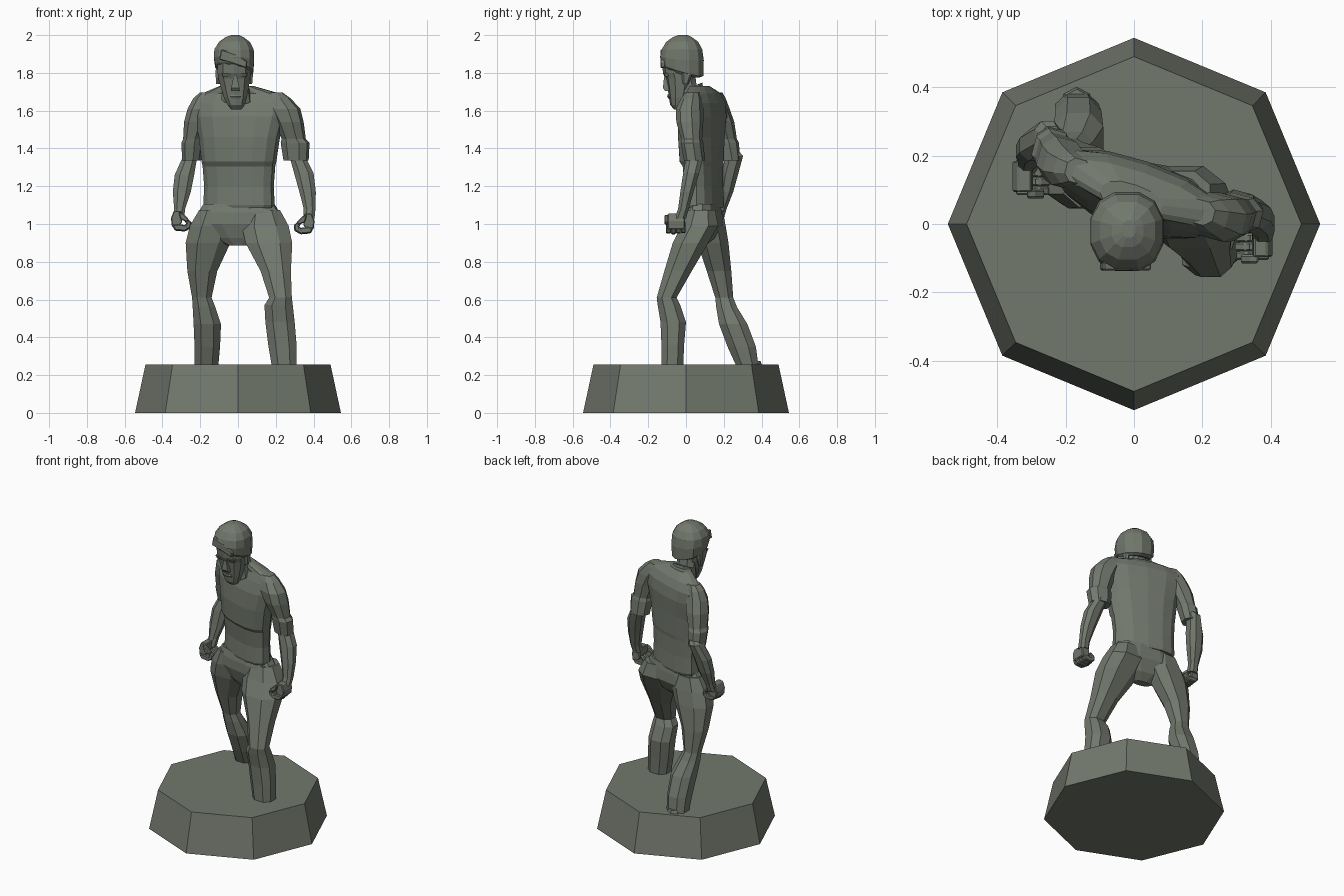
import bpy, bmesh, math

stone = bpy.data.materials.new("grey green stone")
stone.diffuse_color = (0.17, 0.19, 0.155, 1)


def add(name, bm):
    bmesh.ops.recalc_face_normals(bm, faces=bm.faces)
    me = bpy.data.meshes.new(name)
    bm.to_mesh(me)
    bm.free()
    me.materials.append(stone)
    ob = bpy.data.objects.new(name, me)
    bpy.context.collection.objects.link(ob)
    return ob


def loft(name, rings, n=8, e=0.85, rot=0, tilt=None):
    """Skin rings (z, x0, x1, y0, y1); rot turns them about z, tilt (x, y) slopes them."""
    bm = bmesh.new()
    loops = []
    for i, (z, x0, x1, y0, y1) in enumerate(rings):
        cx, cy = (x0 + x1) / 2, (y0 + y1) / 2
        k = math.cos(math.pi / n) ** e
        r = math.radians(rot)
        tx, ty = tilt[i] if tilt else (0, 0)
        loop = []
        for j in range(n):
            a = 2 * math.pi * (j + 0.5) / n
            c, s = math.cos(a), math.sin(a)
            px = math.copysign(abs(c) ** e, c) / k * (x1 - x0) / 2
            py = math.copysign(abs(s) ** e, s) / k * (y1 - y0) / 2
            x = cx + px * math.cos(r) - py * math.sin(r)
            y = cy + px * math.sin(r) + py * math.cos(r)
            loop.append(bm.verts.new((x, y, z + tx * (x - cx) + ty * (y - cy))))
        loops.append(loop)
    for a, b in zip(loops, loops[1:]):
        for j in range(n):
            bm.faces.new((a[j], a[(j + 1) % n], b[(j + 1) % n], b[j]))
    bm.faces.new(loops[0])
    bm.faces.new(loops[-1])
    return add(name, bm)


def slab(name, outline, y0, y1):
    """Extrude an x/z outline along y and soften its edges."""
    bm = bmesh.new()
    f = bm.faces.new([bm.verts.new((x, y0, z)) for x, z in outline])
    ext = bmesh.ops.extrude_face_region(bm, geom=[f])["geom"]
    bmesh.ops.translate(bm, vec=(0, y1 - y0, 0),
                        verts=[v for v in ext if isinstance(v, bmesh.types.BMVert)])
    ob = add(name, bm)
    bev = ob.modifiers.new("soft edges", "BEVEL")
    bev.width, bev.segments = 0.005, 1
    return ob


def union(base, parts):
    """Merge overlapping parts into one skin."""
    for p in parts:
        m = base.modifiers.new("merge", "BOOLEAN")
        m.operation, m.solver, m.object = "UNION", "EXACT", p
    me = bpy.data.meshes.new_from_object(base.evaluated_get(bpy.context.evaluated_depsgraph_get()))
    base.modifiers.clear()
    base.data = me
    for p in parts:
        bpy.data.objects.remove(p)


# Octagonal plinth with a corner on each axis
bm = bmesh.new()
bmesh.ops.create_cone(bm, cap_ends=True, segments=8, radius1=0.545, radius2=0.49, depth=0.255)
bmesh.ops.translate(bm, verts=bm.verts, vec=(0, 0, 0.1275))
add("plinth", bm)

# Trousers: pelvis, forward leg (+x) and trailing leg (-x)
pelvis = loft("trousers", [(0.885, -0.05, 0.06, 0.05, 0.10), (0.925, -0.13, 0.14, 0.03, 0.145),
                           (1.00, -0.232, 0.242, 0.008, 0.185), (1.06, -0.21, 0.22, 0.01, 0.18),
                           (1.105, -0.182, 0.192, 0.02, 0.172)], n=12, rot=-10)
forward = loft("forward_leg", [
    (0.24, 0.18, 0.31, -0.13, -0.015), (0.36, 0.16, 0.31, -0.13, -0.01),
    (0.48, 0.145, 0.30, -0.135, 0.0), (0.57, 0.14, 0.29, -0.15, -0.03),
    (0.61, 0.165, 0.285, -0.155, -0.05), (0.75, 0.12, 0.28, -0.115, 0.03),
    (0.90, 0.04, 0.287, -0.07, 0.118), (0.99, 0.02, 0.268, -0.025, 0.17),
    (1.075, 0.05, 0.222, 0.008, 0.155)])
trailing = loft("trailing_leg", [
    (0.24, -0.23, -0.105, 0.27, 0.385), (0.35, -0.23, -0.095, 0.22, 0.37),
    (0.47, -0.235, -0.09, 0.175, 0.325), (0.56, -0.24, -0.12, 0.16, 0.27),
    (0.61, -0.243, -0.14, 0.155, 0.25), (0.75, -0.268, -0.11, 0.11, 0.24),
    (0.90, -0.277, -0.04, 0.06, 0.225), (0.99, -0.255, -0.01, 0.045, 0.21),
    (1.075, -0.205, -0.04, 0.05, 0.192)])
heel = loft("trailing_heel", [(0.24, -0.21, -0.125, 0.31, 0.40),
                              (0.275, -0.20, -0.135, 0.32, 0.39)], n=6)
union(pelvis, [forward, trailing, heel])

# Shirt body with hem and chest fold, turned with the stride
shirt = loft("shirt", [
    (1.085, -0.18, 0.19, 0.015, 0.175), (1.10, -0.186, 0.197, 0.01, 0.18),
    (1.20, -0.182, 0.192, 0.015, 0.175), (1.305, -0.19, 0.20, 0.005, 0.175),
    (1.33, -0.195, 0.205, -0.012, 0.178), (1.46, -0.21, 0.225, -0.018, 0.18),
    (1.57, -0.235, 0.255, -0.008, 0.185), (1.64, -0.24, 0.265, 0.015, 0.175),
    (1.69, -0.20, 0.23, 0.035, 0.15), (1.73, -0.10, 0.085, 0.03, 0.115)],
    n=14, e=0.85, rot=-19)

# Sleeves with flared cuffs
left_sleeve = loft("left_sleeve", [
    (1.335, 0.245, 0.37, -0.005, 0.095), (1.43, 0.23, 0.375, -0.02, 0.085),
    (1.45, 0.235, 0.355, -0.02, 0.08), (1.54, 0.20, 0.342, -0.045, 0.085),
    (1.61, 0.16, 0.325, -0.045, 0.085), (1.665, 0.14, 0.275, -0.02, 0.08),
    (1.695, 0.15, 0.235, 0.0, 0.07)], rot=-15)
right_sleeve = loft("right_sleeve", [
    (1.335, -0.29, -0.20, 0.18, 0.285), (1.43, -0.295, -0.185, 0.155, 0.275),
    (1.45, -0.285, -0.185, 0.15, 0.265), (1.54, -0.28, -0.15, 0.12, 0.25),
    (1.61, -0.262, -0.13, 0.105, 0.225), (1.665, -0.233, -0.12, 0.11, 0.205),
    (1.695, -0.20, -0.13, 0.12, 0.19)], rot=-15)
union(shirt, [left_sleeve, right_sleeve])
loft("collar", [(1.66, -0.085, 0.07, -0.035, 0.095), (1.725, -0.08, 0.06, -0.03, 0.085)],
     n=10, rot=-12, tilt=((0, 0.4), (0, 0.4)))

# Bare forearms
loft("left_forearm", [(1.03, 0.345, 0.405, -0.06, 0.0), (1.08, 0.348, 0.41, -0.042, 0.015),
                      (1.17, 0.325, 0.412, -0.03, 0.04), (1.27, 0.297, 0.40, -0.015, 0.07),
                      (1.35, 0.275, 0.36, 0.0, 0.09), (1.38, 0.27, 0.345, 0.0, 0.08)])
loft("right_forearm", [(1.03, -0.345, -0.285, 0.14, 0.20), (1.08, -0.338, -0.28, 0.16, 0.215),
                       (1.17, -0.345, -0.25, 0.175, 0.25), (1.26, -0.335, -0.232, 0.185, 0.275),
                       (1.36, -0.29, -0.215, 0.21, 0.302), (1.38, -0.275, -0.21, 0.20, 0.285)])


# Loosely closed fists: palm, four curled fingers, thumb
def fist(side, s, x, y, z):
    def pts(flat):
        return [(x + s * a, z + b) for a, b in flat]
    palm = [(0.025, 0.06), (-0.015, 0.06), (-0.02, 0.0), (0.0, -0.025), (0.035, -0.025), (0.04, 0.02)]
    slab(side + "_palm", pts(palm), y - 0.052, y + 0.04)
    for i in range(4):
        g = 1 - 0.06 * abs(i - 1)
        curl = [(0.035, -0.015), (0.02, -0.045), (-0.035, -0.05), (-0.068, -0.03), (-0.07, 0.0),
                (-0.04, 0.022), (-0.022, 0.018), (-0.046, -0.004), (-0.042, -0.018), (0.0, -0.012)]
        slab("%s_finger_%d" % (side, i + 1), pts([(a * g, b * g) for a, b in curl]),
             y - 0.06 + i * 0.026, y - 0.035 + i * 0.026)
    thumb = [(0.0, 0.055), (-0.025, 0.045), (-0.055, 0.015), (-0.045, 0.0), (-0.01, 0.015)]
    slab(side + "_thumb", pts(thumb), y - 0.07, y - 0.045)


fist("left", 1, 0.365, -0.045, 0.995)
fist("right", -1, -0.315, 0.145, 1.01)

# Neck and face, leaning forward
loft("neck", [(1.66, -0.07, 0.06, -0.01, 0.09), (1.74, -0.078, 0.045, -0.04, 0.055),
              (1.82, -0.08, 0.04, -0.06, 0.045)], n=8)
loft("face", [(1.605, -0.035, 0.018, -0.06, -0.015), (1.63, -0.055, 0.035, -0.082, 0.0),
              (1.67, -0.075, 0.047, -0.088, 0.015), (1.72, -0.09, 0.056, -0.095, 0.03),
              (1.77, -0.104, 0.064, -0.104, 0.045), (1.80, -0.108, 0.068, -0.118, 0.05),
              (1.86, -0.11, 0.07, -0.125, 0.06), (1.90, -0.09, 0.05, -0.09, 0.05)], n=10)
loft("nose", [(1.705, -0.038, 0.010, -0.112, -0.08), (1.72, -0.036, 0.008, -0.122, -0.08),
              (1.78, -0.024, -0.006, -0.116, -0.09)], n=4, e=1)
loft("lips", [(1.665, -0.036, 0.01, -0.093, -0.07), (1.675, -0.044, 0.018, -0.098, -0.07),
              (1.685, -0.036, 0.01, -0.096, -0.07)], n=6)
for side, cx in (("left", 0.022), ("right", -0.058)):
    loft(side + "_brow", [(1.78, cx - 0.022, cx + 0.022, -0.112, -0.09),
                          (1.80, cx - 0.028, cx + 0.028, -0.122, -0.09)], n=6)
    ex = -0.02 + (0.085 if cx > 0 else -0.085)
    loft(side + "_ear", [(1.74, ex - 0.010, ex + 0.010, -0.015, 0.01),
                         (1.79, ex - 0.014, ex + 0.014, -0.02, 0.03),
                         (1.83, ex - 0.012, ex + 0.012, -0.015, 0.035)], n=6)

# Hair cap, lower at the nape, with a fringe swept down to one side
loft("hair", [(1.805, -0.105, 0.068, -0.11, 0.07), (1.82, -0.12, 0.08, -0.13, 0.092),
              (1.875, -0.128, 0.086, -0.137, 0.094), (1.925, -0.125, 0.083, -0.128, 0.086),
              (1.965, -0.10, 0.062, -0.104, 0.064), (1.99, -0.065, 0.028, -0.068, 0.03),
              (2.0, -0.035, 0.005, -0.04, 0.01)],
     n=12, tilt=((-0.16, -0.28), (-0.16, -0.28), (-0.05, -0.08)) + ((0, 0),) * 4)
# Parted lock along the hairline
slab("fringe_lock", [(-0.09, 1.925), (-0.1, 1.87), (-0.03, 1.85), (0.045, 1.825), (0.05, 1.86),
                     (-0.01, 1.90)], -0.136, -0.11)
